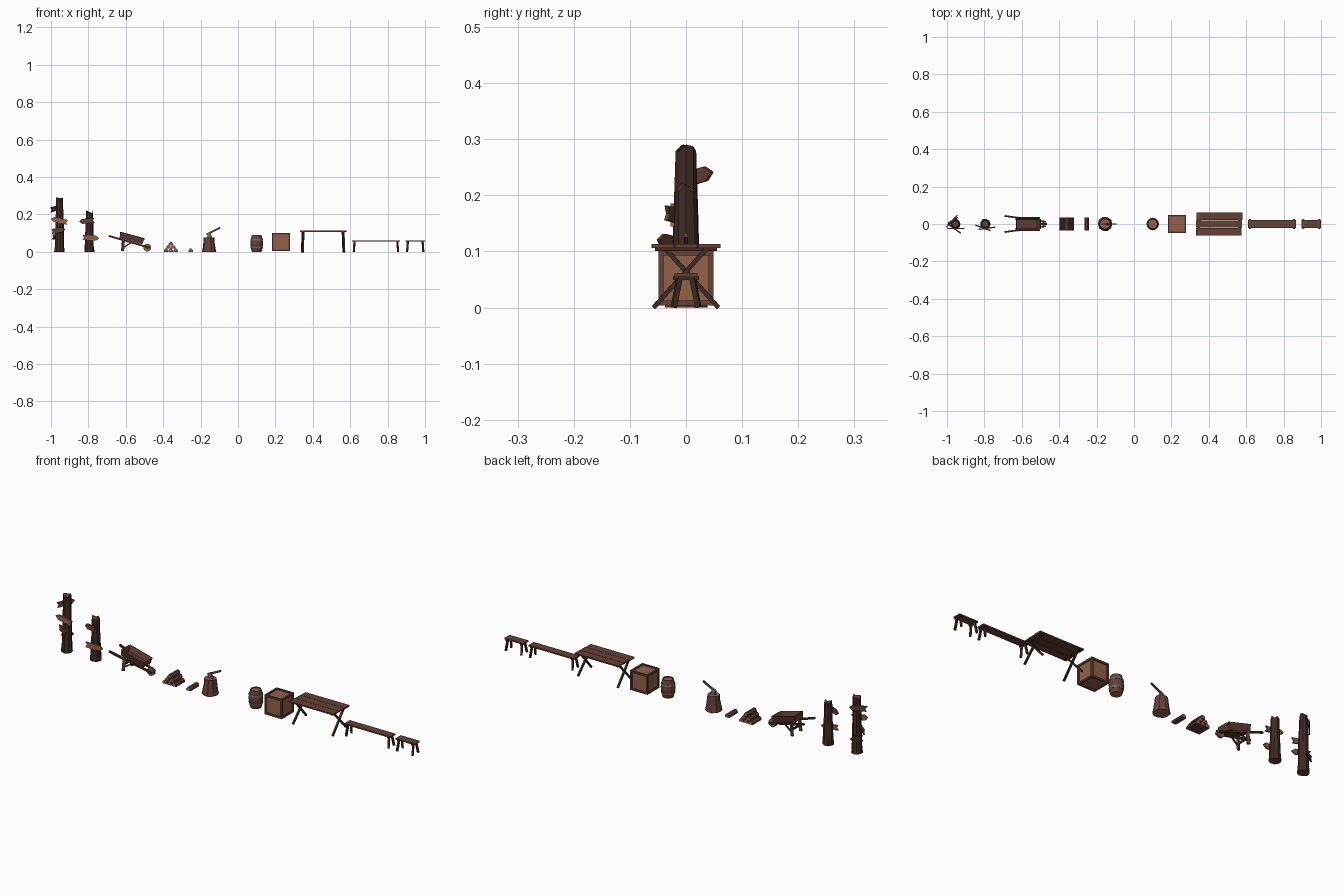
import bpy, math, random
from mathutils import Matrix, Vector

if "Cube" in bpy.data.objects:
    bpy.data.objects.remove(bpy.data.objects["Cube"])
random.seed(4)
T, R = Matrix.Translation, lambda a, ax: Matrix.Rotation(math.radians(a), 4, ax)


def material(name, c):
    m = bpy.data.materials.new(name)
    m.diffuse_color = (*c, 1)
    m.use_nodes = True
    m.node_tree.nodes["Principled BSDF"].inputs["Base Color"].default_value = m.diffuse_color
    return m


DARK = material("dark_wood", (0.05, 0.024, 0.016))
MID = material("mid_wood", (0.13, 0.053, 0.036))
LIGHT = material("light_wood", (0.29, 0.12, 0.068))
METAL = material("metal", (0.15, 0.16, 0.17))


def mesh(name, verts, faces, M, mat, capmat=None):
    me = bpy.data.meshes.new(name)
    me.from_pydata([M @ Vector(v) for v in verts], [], faces)
    me.materials.append(mat)
    me.materials.append(capmat or mat)
    if capmat:
        for p in list(me.polygons)[-2:]:
            p.material_index = 1
    ob = bpy.data.objects.new(name, me)
    bpy.context.collection.objects.link(ob)
    return ob


def rings(name, loops, M, mat, capmat=None):
    """Skin equal-length loops and cap both ends."""
    n = len(loops[0])
    f = [(k*n+i, k*n+(i+1) % n, (k+1)*n+(i+1) % n, (k+1)*n+i)
         for k in range(len(loops)-1) for i in range(n)]
    f += [tuple(range(n))[::-1], tuple(range((len(loops)-1)*n, len(loops)*n))]
    return mesh(name, [v for l in loops for v in l], f, M, mat, capmat)


def prism(name, pts, depth, M, mat, capmat=None):
    return rings(name, [[(x, y, z) for x, y in pts] for z in (-depth/2, depth/2)], M, mat, capmat)


def rect(a, b):
    return [(-a/2, -b/2), (a/2, -b/2), (a/2, b/2), (-a/2, b/2)]


def box(name, c, s, mat, M=Matrix()):
    return prism(name, rect(s[0], s[1]), s[2], M @ T(c), mat)


def beam(name, p, q, a, b, mat):
    p, q = Vector(p), Vector(q)
    d = q - p
    M = T((p+q)/2) @ d.to_track_quat('Z', 'Y').to_matrix().to_4x4()
    return prism(name, rect(a, b), d.length, M, mat)


def lathe(name, prof, n, M, mat, capmat=None, wob=0, jag=0):
    loops = []
    for k, (r, z) in enumerate(prof):
        top = jag if k == len(prof)-1 else 0
        loops.append([(r*(1+random.uniform(-wob, wob))*math.cos(2*math.pi*i/n),
                       r*(1+random.uniform(-wob, wob))*math.sin(2*math.pi*i/n),
                       z+random.uniform(-top, top)) for i in range(n)])
    return rings(name, loops, M, mat, capmat)


# Signposts with arrow boards: z, yaw, tilt, side, length, shift, material
def signpost(x, h, boards):
    lathe("sign_post", [(.028, 0), (.025, .03), (.022, h*.5), (.019, h-.01)], 9,
          T((x, 0, 0)), DARK, MID, .07, .01)
    for z, yaw, tilt, side, L, shift, mat in boards:
        l, h2 = L/2, .013
        pts = [(-l, -h2), (l-.016, -h2), (l, 0), (l-.016, h2), (-l, h2), (-l+.009, 0)]
        prism("sign_board", pts, .007,
              T((x, 0, z)) @ R(yaw, 'Z') @ T((shift, -.024*side, 0)) @ R(-tilt, 'Y') @ R(90, 'X'), mat)


signpost(-.955, .295, [(.233, 48, 12, -1, .085, 0, MID), (.167, 180, 12, -1, .092, 0, LIGHT),
                       (.115, -35, 8, 1, .085, .01, MID), (.078, 30, -5, -1, .06, 0, DARK)])
signpost(-.795, .225, [(.165, 160, -5, -1, .085, .005, MID), (.075, 8, -4, 1, .09, .005, LIGHT)])

# Wheelbarrow: frame, legs, tray, wheel
for s in (-1, 1):
    beam("barrow_handle", (-.69, .043*s, .085), (-.472, .012*s, .022), .009, .009, DARK)
    beam("barrow_leg", (-.617, .034*s, .004), (-.612, .032*s, .072), .009, .014, MID)
    beam("barrow_brace", (-.617, .034*s, .02), (-.57, .026*s, .05), .006, .006, DARK)
beam("barrow_crossbar", (-.615, -.035, .035), (-.615, .035, .035), .008, .008, DARK)
TM = T((-.572, 0, .06)) @ R(15, 'Y')
for i in (-1, 0, 1):
    box("tray_floor_plank", (0, .0165*i, 0), (.118, .0155, .006), MID, TM)
for s in (-1, 1):
    box("tray_side", (0, 0, .015), (.128, .006, .034), MID, TM @ T((0, .025*s, 0)) @ R(-18*s, 'X'))
    box("tray_end", (0, 0, .015), (.006, .055, .032), MID, TM @ T((.058*s, 0, 0)) @ R(15*s, 'Y'))
lathe("barrow_wheel", [(.021, -.006), (.021, .006)], 10, T((-.485, 0, .023)) @ R(90, 'X'), MID, LIGHT)
beam("barrow_axle", (-.485, -.017, .023), (-.485, .017, .023), .008, .008, DARK)


# Split logs
def log(x, z):
    pts = [(-.012, 0), (.012, 0), (.0115, .009), (.005, .017), (-.005, .017), (-.0115, .009)]
    prism("split_log", pts, .07, T((x, 0, z)) @ R(90, 'X'), MID, LIGHT)


for row in range(3):
    for i in range(3-row):
        log(-.359 + .026*(i-(2-row)/2), .0175*row)
log(-.253, 0)

# Chopping stump with axe
lathe("stump", [(.039, 0), (.036, .015), (.031, .05), (.028, .078)], 10, T((-.155, 0, 0)), MID, LIGHT, .05)
beam("axe_handle", (-.168, 0, .093), (-.096, 0, .129), .007, .009, MID)
prism("axe_head", [(-.166, .1), (-.15, .108), (-.143, .09), (-.137, .075), (-.17, .07), (-.163, .085)],
      .01, R(90, 'X'), METAL)

# Barrel with hoops
B = T((.1, 0, 0))
lathe("barrel", [(.026, 0), (.031, .02), (.034, .045), (.031, .07), (.026, .09), (.023, .09), (.023, .085)],
      12, B, MID, LIGHT)
for z in (.02, .062):
    lathe("barrel_hoop", [(.0325 if z < .04 else .034, z), (.034 if z < .04 else .0325, z+.008)], 12, B, METAL)

# Crate: panels inside an edge frame
C, e = T((.23, 0, .0525)), .0445
box("crate_panels", (0, 0, 0), (.086, .086, .086), LIGHT, C)
for a in (-e, e):
    for b in (-e, e):
        box("crate_edge", (0, a, b), (.097, .009, .009), MID, C)
        box("crate_edge", (a, 0, b), (.009, .097, .009), MID, C)
        box("crate_edge", (a, b, 0), (.009, .009, .097), MID, C)

# Trestle table
for i in (-1, 0, 1):
    box("table_plank", (.455+.002*i, .0415*i, .11), (.245, .04, .007), MID)
for x, s in ((.348, 1), (.562, -1)):
    beam("table_batten", (x, -.055, .104), (x, .055, .104), .01, .006, DARK)
    for k in (-1, 1):
        beam("table_leg", (x-.004*s+.003*k, -.058*k, 0), (x+.003*k, .036*k, .104), .009, .008, DARK)


# Benches
def bench(x0, x1):
    box("bench_seat", ((x0+x1)/2, 0, .058), (x1-x0, .041, .007), MID)
    for x, s in ((x0+.013, 1), (x1-.013, -1)):
        beam("bench_batten", (x, -.023, .053), (x, .023, .053), .009, .007, DARK)
        for k in (-1, 1):
            beam("bench_leg", (x-.004*s, .022*k, 0), (x, .011*k, .055), .009, .009, DARK)


bench(.61, .865)
bench(.895, 1.0)
